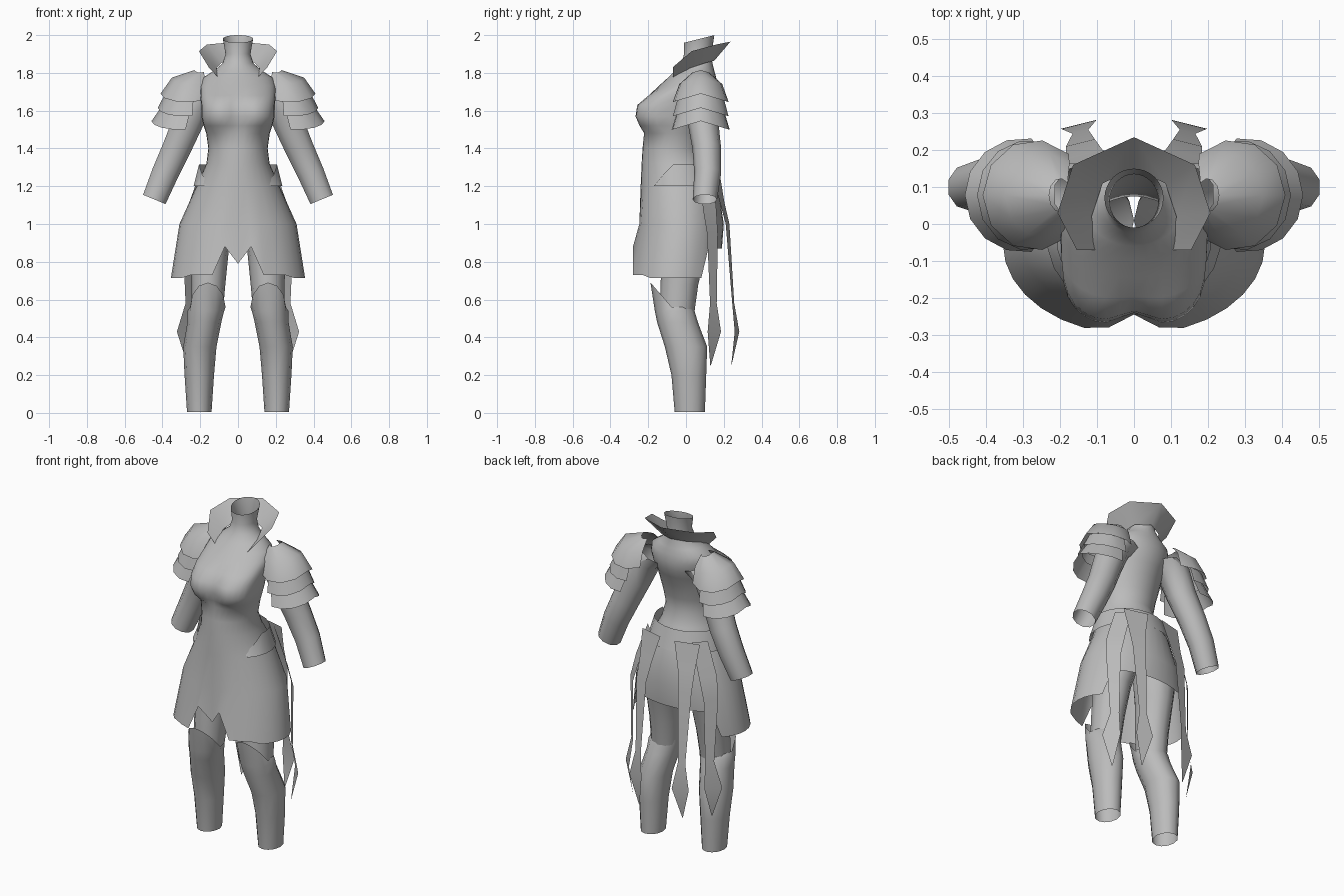
import bpy, bmesh, math
from mathutils import Vector

if "Cube" in bpy.data.objects:
    bpy.data.objects.remove(bpy.data.objects["Cube"], do_unlink=True)

grey = bpy.data.materials.new("plain grey")
grey.use_nodes = True
grey.diffuse_color = (0.5, 0.5, 0.5, 1)
grey.node_tree.nodes["Principled BSDF"].inputs["Base Color"].default_value = grey.diffuse_color


def loft(name, rows, closed=False, mirror=False, angle=40):
    """Skin a surface over rows of points, optionally mirrored in x."""
    bm = bmesh.new()
    grid = [[bm.verts.new(p) for p in row] for row in rows]
    for low, high in zip(grid, grid[1:]):
        n = len(low)
        for i in range(n if closed else n - 1):
            j = (i + 1) % n
            bm.faces.new((low[i], low[j], high[j], high[i]))
    bmesh.ops.remove_doubles(bm, verts=bm.verts, dist=0.0005)
    bmesh.ops.recalc_face_normals(bm, faces=bm.faces)
    mesh = bpy.data.meshes.new(name)
    bm.to_mesh(mesh)
    bm.free()
    mesh.materials.append(grey)
    obj = bpy.data.objects.new(name, mesh)
    bpy.context.collection.objects.link(obj)
    if mirror:
        obj.modifiers.new("Mirror", 'MIRROR')
    bpy.ops.object.select_all(action='DESELECT')
    obj.select_set(True)
    bpy.context.view_layer.objects.active = obj
    bpy.ops.object.shade_smooth_by_angle(angle=math.radians(angle))


def ring(center, rx, ry, n, u=Vector((1, 0, 0)), v=Vector((0, 1, 0))):
    c = Vector(center)
    return [c + u * rx * math.sin(t) - v * ry * math.cos(t)
            for t in (math.tau * i / n for i in range(n))]


# Bodice and skirt: height, half width, front y, back y, front crease depth
SECTIONS = [
    (0.72, .355, -.3, .19, .055), (1.0, .31, -.255, .2, .01), (1.2, .22, -.24, .17, 0),
    (1.32, .167, -.235, .11, 0), (1.4, .157, -.23, .075, 0), (1.48, .168, -.232, .09, .01),
    (1.52, .182, -.262, .1, .03), (1.57, .194, -.286, .115, .045),
    (1.63, .195, -.276, .14, .04), (1.68, .2, -.21, .16, .015), (1.73, .2, -.145, .165, 0),
    (1.775, .185, -.095, .16, 0), (1.81, .13, -.06, .15, 0), (1.85, .082, -.025, .14, 0),
    (1.9, .066, -.01, .135, 0), (1.98, .08, -.01, .15, 0)]


def hem(x, y):
    x = abs(x)
    if y > 0.08 and x < 0.27:
        return 0.87
    if y < 0 and x < 0.1:
        return 0.79 if x < 0.03 else 0.88
    return 0.73 if y < -0.2 else 0.715


body = []
for z, w, yf, yb, crease in SECTIONS:
    mid, half = (yf + yb) / 2, (yb - yf) / 2
    row = ring((0, mid, z), w, half, 32)
    for p in row:
        if p.y < mid - 0.001:
            if 1.5 < z < 1.7:
                # fuller, squarer chest
                p.y = mid - half * ((mid - p.y) / half) ** 0.6
            p.y += crease * math.exp(-(p.x / 0.06) ** 2)
        if z < 0.8:
            p.z = hem(p.x, p.y)
        elif z > 1.95:
            p.z += 0.25 * (p.y - mid)
    body.append(row)
loft("bodice_and_skirt", body, closed=True, angle=60)

# Belt, open at the front with pointed ends standing off the hips
upper, lower = [], []
for i in range(17):
    t = math.radians(50 + 260 * i / 16)
    x, c = math.sin(t), math.cos(t)
    rise = 0.1 * min(1, min(i, 16 - i) / 2)
    upper.append((.208 * x, -.045 - .18 * c, 1.215 + rise))
    lower.append((.237 * x, -.035 - .21 * c, 1.2))
loft("belt", [lower, upper])

# Armour legs with a raised knee point: height, centre x, centre y, radii
SHIN = [(0.005, .205, .02, .065, .08), (.2, .205, .015, .078, .092),
        (.35, .202, 0, .088, .112), (.48, .178, -.045, .09, .108),
        (.54, .17, -.06, .097, .105)]
shin = [ring((x, y, z), rx, ry, 12) for z, x, y, rx, ry in SHIN]
knee = ring((.16, -.075, .56), .094, .113, 12)
for p in knee:
    p.z += 1.15 * max(0, -.075 - p.y)
loft("greave", shin + [knee], closed=True, mirror=True)

THIGH = [(.5, .165, -.05, .082, .09), (.68, .157, -.035, .09, .1),
         (.85, .15, -.01, .1, .115), (1.02, .13, .02, .122, .13),
         (1.12, .09, .01, .09, .1)]
loft("thigh", [ring((x, y, z), rx, ry, 12) for z, x, y, rx, ry in THIGH],
     closed=True, mirror=True)

# Sleeves swept down a bent path: centre and radius
ARM = [((.14, .08, 1.71), .085), ((.215, .08, 1.665), .095), ((.265, .09, 1.54), .086),
       ((.325, .11, 1.4), .08), ((.385, .115, 1.27), .075), ((.443, .1, 1.13), .068)]
across = Vector((.92, 0, .38))
loft("sleeve", [ring(c, r, r * .95, 10, u=across) for c, r in ARM],
     closed=True, mirror=True)

# Layered shoulder plates: sweep angle, then centre x, reach, depth, height per row
PLATES = {
    "upper": (132, [(.2, .03, .045, 1.815), (.245, .105, .115, 1.775),
                    (.27, .14, .15, 1.69)]),
    "middle": (105, [(.265, .115, .125, 1.7), (.28, .145, .15, 1.615)]),
    "lower": (98, [(.27, .125, .125, 1.635), (.3, .158, .155, 1.545)])}
for name, (sweep, rows) in PLATES.items():
    plate = []
    for cx, rx, ry, z in rows:
        angles = [math.radians(sweep * (i / 4 - 1)) for i in range(9)]
        plate.append([(cx + rx * math.cos(a), .078 + ry * math.sin(a),
                       z - 0.3 * ry * abs(math.sin(a))) for a in angles])
    loft(name + "_shoulder_plate", plate, mirror=True, angle=50)

# Standing collar, open at the front
inner = [(.1, -.07, 1.77), (.115, .02, 1.825), (.085, .11, 1.855), (0, .15, 1.865)]
outer = [(.155, -.07, 1.83), (.207, .03, 1.915), (.165, .16, 1.95), (0, .235, 1.965)]
loft("collar", [inner, outer], mirror=True, angle=30)


# Hanging straps with leaf shaped ends
def strap(name, stations, side):
    """Stations hold the centre line and half width; side is the width direction."""
    s = Vector(side).normalized()
    loft(name, [[Vector(c) - s * h, Vector(c) + s * h] for c, h in stations], mirror=True)


strap("back_strap", [((.12, .16, 1.27), .075), ((.135, .19, 1.12), .05),
                     ((.145, .22, 1.0), .04), ((.145, .25, .58), .022),
                     ((.15, .27, .43), .05), ((.145, .24, .25), .002)], (1, -.25, 0))
strap("side_strap", [((.17, .11, 1.27), .045), ((.235, .125, 1.08), .05),
                     ((.265, .14, .95), .04), ((.26, .145, .58), .025),
                     ((.288, .15, .43), .05), ((.265, .13, .25), .002)], (1, -1, 0))
